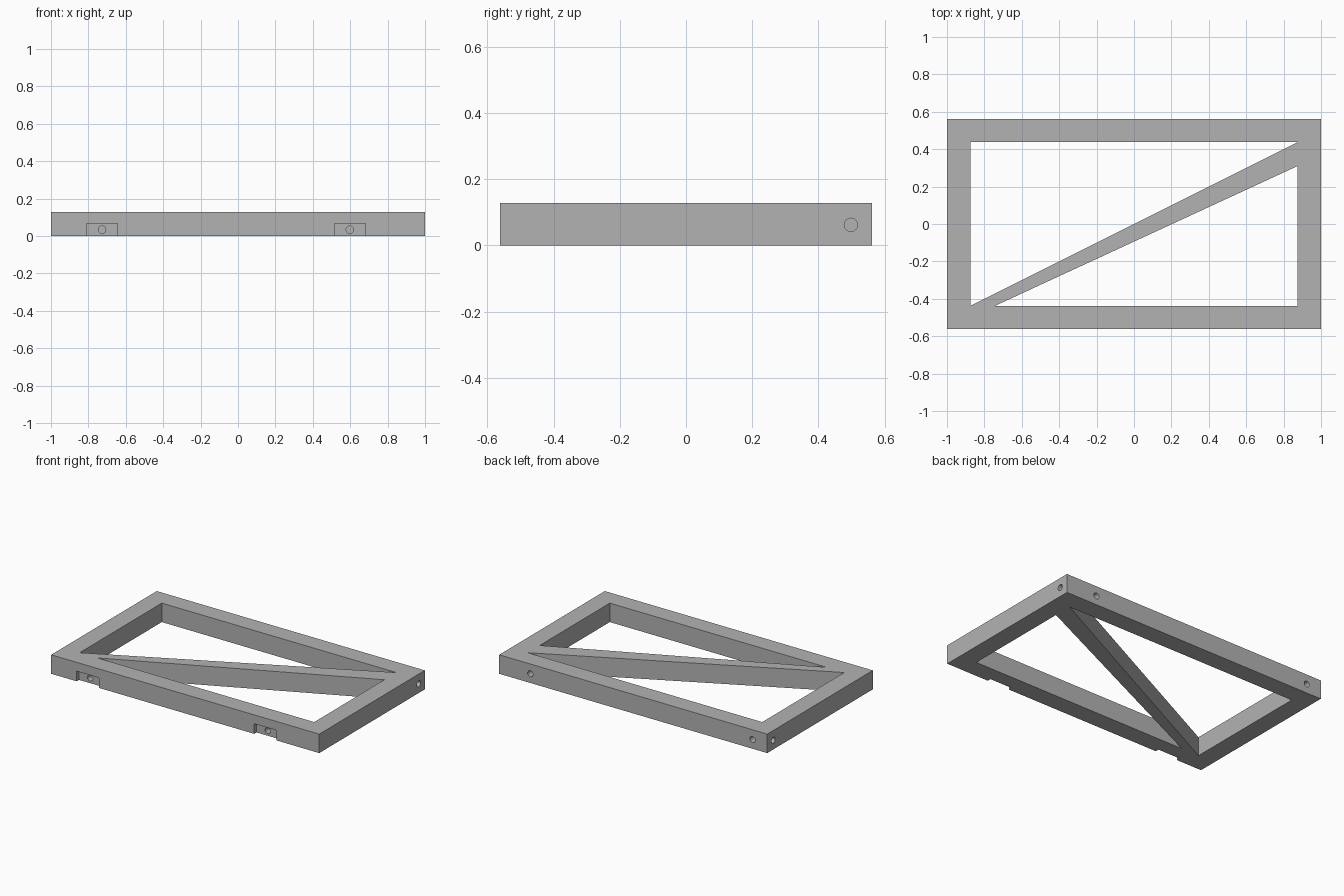
import bpy, bmesh, math
from mathutils import Matrix, Vector

old = bpy.data.objects.get("Cube")
if old:
    bpy.data.objects.remove(old, do_unlink=True)

HX, HY, H = 1.0, 0.5625, 0.128   # half length, half width, height
RAIL = 0.125                     # rail width
IX, IY = HX - RAIL, HY - RAIL
HOLE_R, HOLE_DEPTH = 0.02, 0.06

grey = bpy.data.materials.new("plain grey")
grey.use_nodes = True
colour = (0.45, 0.45, 0.45, 1)
grey.diffuse_color = colour
grey.node_tree.nodes["Principled BSDF"].inputs["Base Color"].default_value = colour


def make_object(name, bm):
    bmesh.ops.recalc_face_normals(bm, faces=bm.faces)
    mesh = bpy.data.meshes.new(name)
    bm.to_mesh(mesh)
    bm.free()
    mesh.materials.append(grey)
    obj = bpy.data.objects.new(name, mesh)
    bpy.context.collection.objects.link(obj)
    return obj


def prism(name, outline, z0, z1):
    """Upright prism over a flat outline."""
    bm = bmesh.new()
    base = bm.faces.new([bm.verts.new((x, y, z0)) for x, y in outline])
    top = bmesh.ops.extrude_face_region(bm, geom=[base])["geom"]
    verts = [v for v in top if isinstance(v, bmesh.types.BMVert)]
    bmesh.ops.translate(bm, verts=verts, vec=(0, 0, z1 - z0))
    return make_object(name, bm)


def box(name, x0, x1, y0, y1, z0, z1):
    return prism(name, [(x0, y0), (x1, y0), (x1, y1), (x0, y1)], z0, z1)


def drill(name, entry, direction):
    """Round cutter running from just outside the entry point inwards."""
    d = Vector(direction)
    bm = bmesh.new()
    bmesh.ops.create_cone(
        bm, cap_ends=True, segments=32, radius1=HOLE_R, radius2=HOLE_R,
        depth=HOLE_DEPTH * 2,
        matrix=Matrix.Translation(entry) @ d.to_track_quat("Z", "Y").to_matrix().to_4x4())
    return make_object(name, bm)


# Solid slab that becomes the braced frame
frame = box("braced_frame", -HX, HX, -HY, HY, 0, H)

# Two openings leave the rails and the tapering diagonal brace
cutters = [
    prism("back_opening", [(-IX, -IY), (IX, IY), (-IX, IY)], -0.1, H + 0.1),
    prism("front_opening", [(-0.743, -IY), (IX, -IY), (IX, 0.31)], -0.1, H + 0.1),
]

# Front hinge recesses, each with a screw hole
NOTCH_DEPTH = 0.025
for x in (-0.727, 0.598):
    cutters.append(box("hinge_recess", x - 0.083, x + 0.083,
                       -HY - 0.1, -HY + NOTCH_DEPTH, -0.1, 0.068))
    cutters.append(drill("hinge_hole", (x, -HY + NOTCH_DEPTH, 0.034), (0, 1, 0)))

# Blind holes in the back rail and in both ends
for x in (-0.89, 0.768):
    cutters.append(drill("back_hole", (x, HY, 0.062), (0, -1, 0)))
for side in (-1, 1):
    cutters.append(drill("end_hole", (side * HX, 0.498, 0.062), (-side, 0, 0)))

# Cut everything, then drop the cutters
bpy.ops.object.select_all(action="DESELECT")
frame.select_set(True)
bpy.context.view_layer.objects.active = frame
for cutter in cutters:
    cutter.hide_render = True
    mod = frame.modifiers.new(cutter.name, "BOOLEAN")
    mod.operation, mod.solver, mod.object = "DIFFERENCE", "EXACT", cutter
    bpy.ops.object.modifier_apply(modifier=mod.name)
    bpy.data.objects.remove(cutter, do_unlink=True)

bpy.ops.object.shade_smooth_by_angle(angle=math.radians(30))
